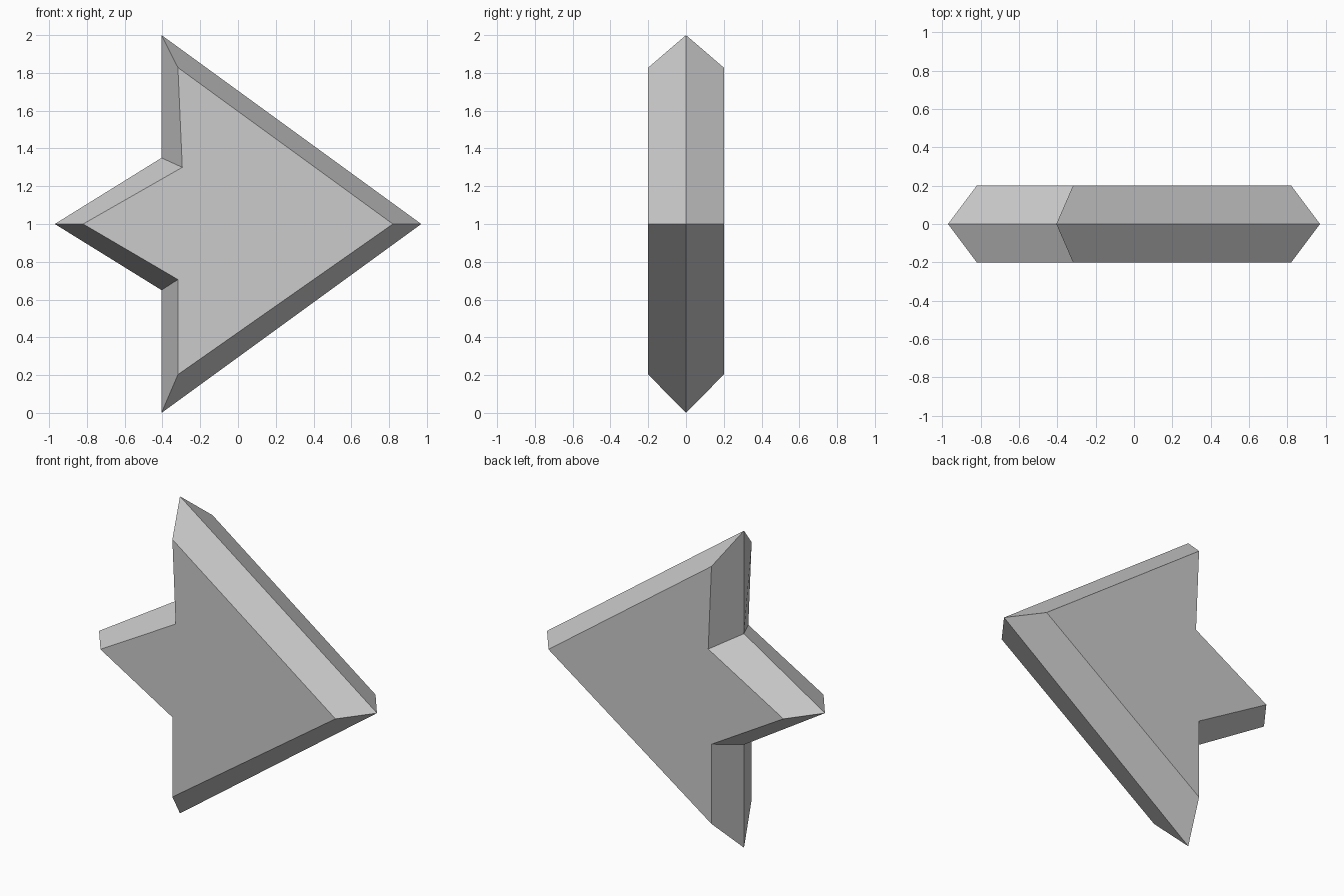
import bpy
import bmesh

cube = bpy.data.objects.get("Cube")
if cube:
    bpy.data.objects.remove(cube, do_unlink=True)

# Matching outlines in x, z: sharp rim and the smaller flat face
RIM = [(-0.405, 2), (0.97, 1), (-0.405, 0), (-0.405, 0.65), (-0.97, 1), (-0.405, 1.35)]
FACE = [(-0.318, 1.828), (0.82, 1), (-0.318, 0.203), (-0.318, 0.706), (-0.82, 1), (-0.295, 1.30)]
HALF_DEPTH = 0.2

# Plain grey
grey = bpy.data.materials.new("plain grey")
grey.use_nodes = True
colour = (0.6, 0.6, 0.6, 1)
grey.diffuse_color = colour
grey.node_tree.nodes["Principled BSDF"].inputs["Base Color"].default_value = colour

# Arrowhead: flat face on each side, bevelled out to the shared rim
bm = bmesh.new()
rim = [bm.verts.new((x, 0, z)) for x, z in RIM]
for side in (-1, 1):
    flat = [bm.verts.new((x, side * HALF_DEPTH, z)) for x, z in FACE]
    bm.faces.new(flat)
    for i in range(len(rim)):
        j = (i + 1) % len(rim)
        bm.faces.new((rim[i], rim[j], flat[j], flat[i]))
bmesh.ops.recalc_face_normals(bm, faces=bm.faces)

mesh = bpy.data.meshes.new("arrowhead")
bm.to_mesh(mesh)
bm.free()
mesh.materials.append(grey)
bpy.context.collection.objects.link(bpy.data.objects.new("arrowhead", mesh))
